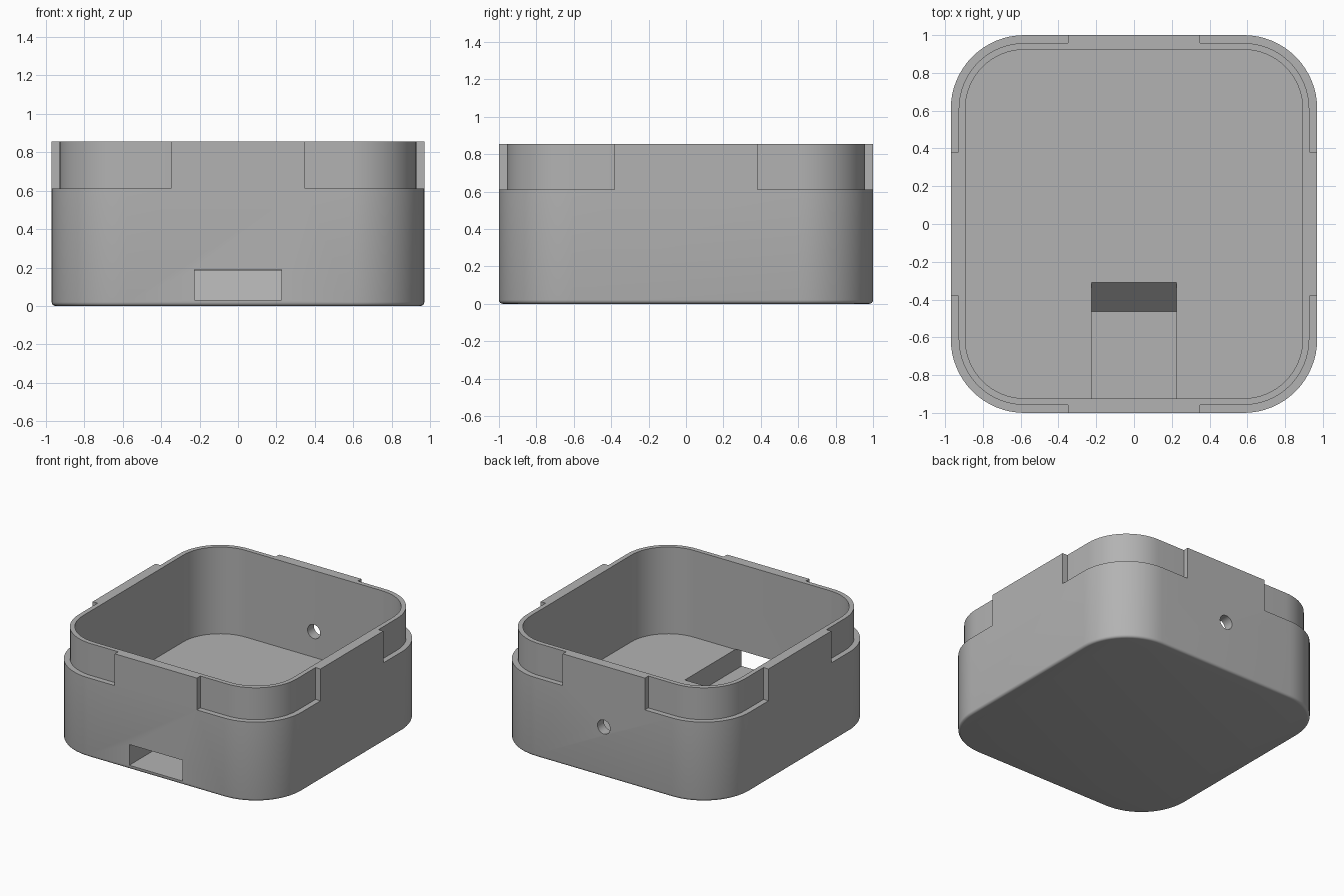
import bpy, bmesh, math
from mathutils import Matrix

old = bpy.data.objects.get("Cube")
if old:
    bpy.data.objects.remove(old, do_unlink=True)

HX, HY, TOP, STEP, FLOOR = 0.97, 1.0, 0.855, 0.61, 0.187
RADIUS, LIP, WALL, FILLET = 0.39, 0.042, 0.077, 0.02

grey = bpy.data.materials.new("light grey plastic")
grey.use_nodes = True
colour = (0.45, 0.45, 0.45, 1)
grey.diffuse_color = colour
grey.node_tree.nodes["Principled BSDF"].inputs["Base Color"].default_value = colour


def finish(name, bm):
    bmesh.ops.recalc_face_normals(bm, faces=bm.faces)
    mesh = bpy.data.meshes.new(name)
    bm.to_mesh(mesh)
    bm.free()
    mesh.materials.append(grey)
    obj = bpy.data.objects.new(name, mesh)
    bpy.context.collection.objects.link(obj)
    return obj


def rounded_outline(inset, steps=16):
    r = RADIUS - inset
    points = []
    for quarter, (sx, sy) in enumerate([(1, 1), (-1, 1), (-1, -1), (1, -1)]):
        for i in range(steps + 1):
            a = math.pi / 2 * (quarter + i / steps)
            points.append((sx * (HX - RADIUS) + r * math.cos(a),
                           sy * (HY - RADIUS) + r * math.sin(a)))
    return points


def rounded_solid(name, levels):
    """Stack of rounded rectangles, each level an (inset, height) pair."""
    bm = bmesh.new()
    rings = [[bm.verts.new((x, y, z)) for x, y in rounded_outline(inset)]
             for inset, z in levels]
    for low, high in zip(rings, rings[1:]):
        for i in range(len(low)):
            j = (i + 1) % len(low)
            bm.faces.new((low[i], low[j], high[j], high[i]))
    bm.faces.new(rings[0][::-1])
    bm.faces.new(rings[-1])
    return finish(name, bm)


def box(name, size, centre):
    bm = bmesh.new()
    bmesh.ops.create_cube(bm, size=1, matrix=Matrix.Translation(centre) @ Matrix.Diagonal((*size, 1)))
    return finish(name, bm)


def cut(target, cutter):
    cutter.hide_render = True
    mod = target.modifiers.new("cut", 'BOOLEAN')
    mod.operation, mod.solver, mod.object = 'DIFFERENCE', 'EXACT', cutter
    bpy.context.view_layer.objects.active = target
    bpy.ops.object.modifier_apply(modifier=mod.name)
    bpy.data.objects.remove(cutter, do_unlink=True)


# Outer shell with a small fillet round the base
fillet = [(FILLET * (1 - math.sin(a)), FILLET * (1 - math.cos(a)))
          for a in [math.pi / 8 * i for i in range(5)]]
case = rounded_solid("case_body", fillet + [(0, TOP)])

# Cavity
cut(case, rounded_solid("cavity_cutter", [(WALL, FLOOR), (WALL, TOP + 0.2)]))

# Stepped lip at the four corners, leaving a full-width tab mid-side
step = rounded_solid("step_cutter", [(-0.1, STEP), (-0.1, TOP + 0.1)])
cut(step, rounded_solid("lip_core", [(LIP, 0.3), (LIP, 1.2)]))
cut(step, box("front_back_tabs", (0.7, 3, 2), (0, 0, 0.5)))
cut(step, box("side_tabs", (3, 0.764, 2), (0, 0, 0.5)))
cut(case, step)

# Port opening in the front wall, with a ramp up to the floor
bm = bmesh.new()
profile = [(-1.1, 0.03), (-0.463, 0.03), (-0.306, 0.19), (-1.1, 0.19)]
face = bm.faces.new([bm.verts.new((-0.226, y, z)) for y, z in profile])
side = bmesh.ops.extrude_face_region(bm, geom=[face])
moved = [v for v in side["geom"] if isinstance(v, bmesh.types.BMVert)]
bmesh.ops.translate(bm, verts=moved, vec=(0.452, 0, 0))
cut(case, finish("port_cutter", bm))

# Round hole in the back wall
bm = bmesh.new()
bmesh.ops.create_cone(bm, cap_ends=True, segments=32, radius1=0.054, radius2=0.054, depth=0.4,
                      matrix=Matrix.Translation((0, HY, 0.385)) @ Matrix.Rotation(math.pi / 2, 4, 'X'))
cut(case, finish("hole_cutter", bm))

# Smooth corners, sharp edges
bpy.ops.object.select_all(action='DESELECT')
case.select_set(True)
bpy.context.view_layer.objects.active = case
bpy.ops.object.shade_smooth_by_angle(angle=math.radians(30))
